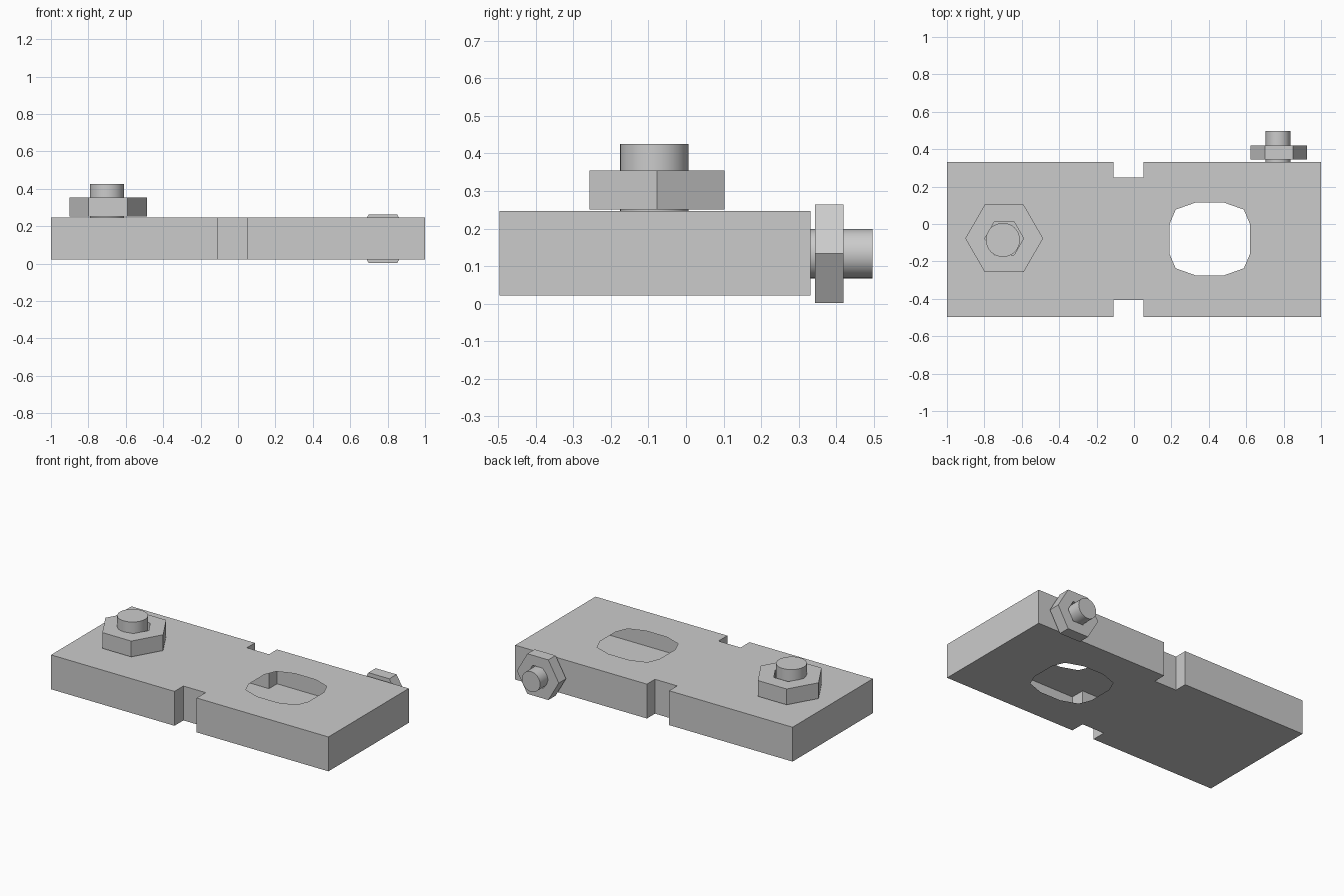
import bpy, bmesh, math
from mathutils import Matrix

if "Cube" in bpy.data.objects:
    bpy.data.objects.remove(bpy.data.objects["Cube"])


def finish(name, bm, matrix=None, smooth=False):
    if matrix is not None:
        bm.transform(matrix)
    me = bpy.data.meshes.new(name)
    bm.to_mesh(me)
    bm.free()
    ob = bpy.data.objects.new(name, me)
    bpy.context.collection.objects.link(ob)
    if smooth:
        bpy.ops.object.select_all(action='DESELECT')
        ob.select_set(True)
        bpy.context.view_layer.objects.active = ob
        bpy.ops.object.shade_smooth_by_angle(angle=math.radians(35))
    return ob


def ring(bm, pts, z):
    vs = [bm.verts.new((x, y, z)) for x, y in pts]
    edges = [bm.edges.new((v, vs[(i + 1) % len(vs)])) for i, v in enumerate(vs)]
    return vs, edges


def polygon(n, r):
    return [(r * math.cos(2 * math.pi * i / n), r * math.sin(2 * math.pi * i / n))
            for i in range(n)]


def walls(bm, low, high, flip=False):
    n = len(low)
    for i in range(n):
        j = (i + 1) % n
        quad = [low[i], low[j], high[j], high[i]]
        bm.faces.new(quad[::-1] if flip else quad)


def plate_with_hole(outline, hole, z0, z1, hole_walls):
    """Extruded outline with a hole through both caps."""
    bm = bmesh.new()
    outer, inner = [], []
    for z, up in ((z0, -1), (z1, 1)):
        ov, oe = ring(bm, outline, z)
        iv, ie = ring(bm, hole, z)
        res = bmesh.ops.triangle_fill(bm, edges=oe + ie, use_beauty=True,
                                      normal=(0, 0, up))
        for f in res['geom']:
            if isinstance(f, bmesh.types.BMFace):
                f.normal_update()
                if f.normal.z * up < 0:
                    f.normal_flip()
        outer.append(ov)
        inner.append(iv)
    walls(bm, *outer)
    if hole_walls:
        walls(bm, *inner, flip=True)
    return bm


# Plate: a hollow shell with edge notches and an open window top and bottom
Y0, Y1, NL, NR = -0.497, 0.331, -0.11, 0.05
outline = [(-1, Y0), (NL, Y0), (NL, -0.405), (NR, -0.405), (NR, Y0), (1, Y0),
           (1, Y1), (NR, Y1), (NR, 0.248), (NL, 0.248), (NL, Y1), (-1, Y1)]
quarter = [(0.215, 0.08), (0.182, 0.157), (0.075, 0.195)]
window = (quarter + [(-x, y) for x, y in quarter[::-1]]
          + [(-x, -y) for x, y in quarter] + [(x, -y) for x, y in quarter[::-1]])
window = [(0.405 + x, -0.08 + y) for x, y in window]
finish("plate", plate_with_hole(outline, window, 0.022, 0.246, False))


def nut_and_bolt(prefix, nut_r, nut_z, shaft_r, shaft_z, offset, matrix):
    # Hexagonal nut with a hexagonal bore
    finish(prefix + "_nut",
           plate_with_hole(polygon(6, nut_r), polygon(6, nut_r / 2), *nut_z, True),
           matrix)
    # Round bolt shaft
    bm = bmesh.new()
    low, high = shaft_z
    bmesh.ops.create_cone(bm, cap_ends=True, segments=32, radius1=shaft_r,
                          radius2=shaft_r, depth=high - low,
                          matrix=Matrix.Translation((*offset, (low + high) / 2)))
    finish(prefix + "_bolt", bm, matrix, smooth=True)


# Bolt standing on the top face
nut_and_bolt("top", 0.208, (0.251, 0.354), 0.091, (0.24, 0.425), (-0.007, -0.008),
             Matrix.Translation((-0.694, -0.077, 0)))

# Smaller bolt pointing out of the back face
nut_and_bolt("back", 0.151, (0.344, 0.419), 0.066, (0.325, 0.497), (0.005, 0.0),
             Matrix.Translation((0.775, 0, 0.133)) @ Matrix.Rotation(-math.pi / 2, 4, 'X'))
for ob in bpy.data.objects:
    if ob.name == "back_bolt":
        ob.data.transform(Matrix.Translation((-0.01, 0, 0)))
